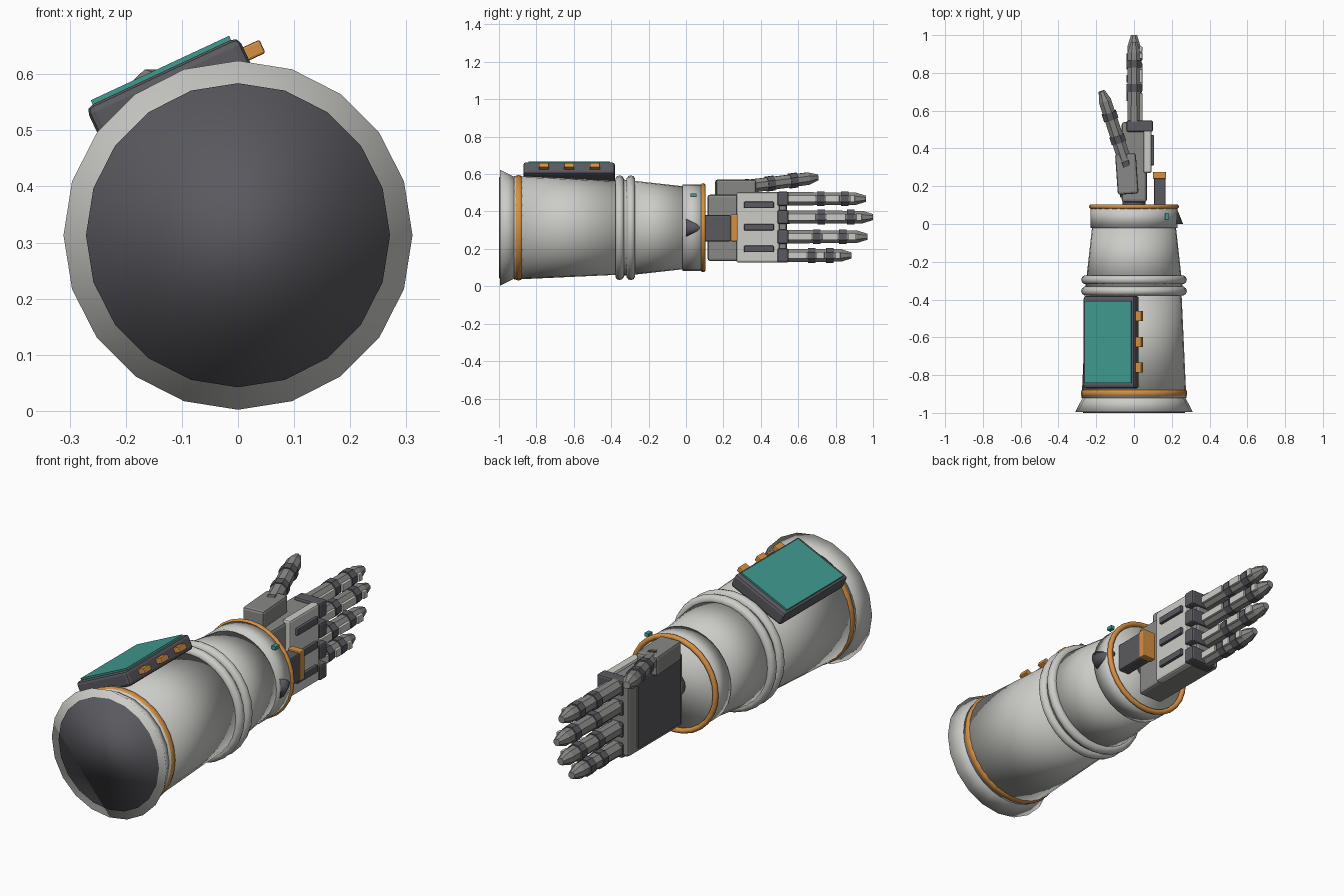
import bpy, math
from mathutils import Vector, Matrix

if "Cube" in bpy.data.objects:
    bpy.data.objects.remove(bpy.data.objects["Cube"])


def mat(name, r, g, b):
    m = bpy.data.materials.new(name)
    m.diffuse_color = (r, g, b, 1)
    m.use_nodes = True
    m.node_tree.nodes["Principled BSDF"].inputs["Base Color"].default_value = m.diffuse_color
    return m


LIGHT = mat("light_grey", 0.60, 0.60, 0.57)
MID = mat("mid_grey", 0.25, 0.25, 0.24)
DARK = mat("dark_grey", 0.10, 0.10, 0.115)
ORANGE = mat("orange", 0.68, 0.28, 0.055)
TEAL = mat("teal", 0.05, 0.33, 0.28)
CZ = 0.313  # height of the arm axis


def finish(name, m, smooth=False):
    o = bpy.context.object
    o.name = name
    o.data.materials.append(m)
    if smooth:
        bpy.ops.object.shade_smooth()
    return o


def frustum(name, p0, p1, r0, r1, m, sides=20, smooth=True, roll=0.0):
    """Capped cone section running from p0 to p1."""
    a, b = Vector(p0), Vector(p1)
    bpy.ops.mesh.primitive_cone_add(vertices=sides, radius1=r0, radius2=r1, depth=(b - a).length)
    o = finish(name, m, smooth)
    q = (b - a).to_track_quat('Z', 'Y').to_matrix().to_4x4()
    o.matrix_world = Matrix.Translation((a + b) / 2) @ q @ Matrix.Rotation(roll, 4, 'Z')
    return o


def ring(name, y, major, minor, m, stretch=1.0):
    bpy.ops.mesh.primitive_torus_add(major_radius=major, minor_radius=minor, major_segments=28,
                                     minor_segments=10, location=(0, y, CZ),
                                     rotation=(math.pi / 2, 0, 0))
    o = finish(name, m, True)
    o.scale.z = stretch
    return o


def box(name, lo, hi, m, bevel=0.0, tilt=None):
    """Box between two corners, with chamfered edges and an optional transform."""
    lo, hi = Vector(lo), Vector(hi)
    bpy.ops.mesh.primitive_cube_add(size=1)
    o = finish(name, m)
    o.data.transform(Matrix.Translation((lo + hi) / 2) @ Matrix.Diagonal((*(hi - lo), 1)))
    if bevel:
        mod = o.modifiers.new("edge", 'BEVEL')
        mod.width, mod.segments = bevel, 2
    if tilt:
        o.matrix_world = tilt
    return o


def arm(name, y0, y1, r0, r1, m, sides=32):
    return frustum(name, (0, y0, CZ), (0, y1, CZ), r0, r1, m, sides)


# Forearm shell
arm("elbow_flare", -0.995, -0.90, 0.311, 0.262, LIGHT, 20)
arm("elbow_socket", -1.0, -0.92, 0.271, 0.24, DARK, 20)
arm("forearm_shell", -0.92, -0.33, 0.277, 0.25, LIGHT)
arm("forearm_taper", -0.34, 0.0, 0.258, 0.22, LIGHT)
arm("wrist_cuff", -0.02, 0.09, 0.23, 0.23, LIGHT)
ring("elbow_band", -0.895, 0.267, 0.015, ORANGE, 1.4)
for i, y in enumerate((-0.355, -0.295)):
    ring(f"forearm_ring_{i}", y, 0.256, 0.024, LIGHT)
ring("cuff_band", 0.092, 0.225, 0.013, ORANGE)

# Wrist joint, side post and cuff details
frustum("wrist_joint", (0, 0.05, CZ), (0, 0.16, CZ), 0.06, 0.06, DARK, 16)
box("side_post", (0.105, 0.08, 0.24), (0.168, 0.24, 0.38), DARK, 0.008)
box("side_post_tip", (0.10, 0.238, 0.24), (0.17, 0.276, 0.385), ORANGE, 0.006)
frustum("cuff_nub", (0.21, 0.0, CZ), (0.21, 0.10, CZ), 0.05, 0.01, DARK, 16)
box("cuff_light", (0.165, 0.025, 0.479), (0.186, 0.055, 0.496), TEAL)

# Tilted control panel
tilt = Matrix.Translation((-0.121, -0.625, 0.572)) @ Matrix.Rotation(math.radians(-25), 4, 'Y')
box("panel_body", (-0.15, -0.245, -0.036), (0.15, 0.245, 0.035), DARK, 0.014, tilt)
box("panel_screen", (-0.136, -0.218, 0.034), (0.136, 0.218, 0.043), TEAL, 0, tilt)
for i, y in enumerate((-0.135, 0.0, 0.138)):
    box(f"panel_button_{i}", (0.145, y - 0.027, -0.012), (0.182, y + 0.027, 0.014), ORANGE, 0.004, tilt)

# Palm with back plate, vents and inner pad
box("palm", (-0.065, 0.115, 0.135), (0.068, 0.54, 0.49), MID, 0.014)
box("palm_pad", (-0.073, 0.14, 0.155), (-0.06, 0.47, 0.475), DARK, 0.003)
box("hand_back_plate", (0.05, 0.27, 0.127), (0.093, 0.50, 0.503), LIGHT, 0.01)
for i, z in enumerate((0.20, 0.316, 0.435)):
    box(f"hand_vent_{i}", (0.088, 0.31, z - 0.017), (0.107, 0.47, z + 0.017), DARK, 0.005)


def digit(name, base, direction, joints, length, r=0.039):
    """Octagonal finger: segments, dark joints, tapered tip and light back plates."""
    base, d = Vector(base), Vector(direction).normalized()
    at = lambda s: base + d * s
    roll = math.pi / 8
    stops = [0.0, *joints, length]
    last = length - 0.055
    frustum(name + "_core", at(0), at(last), r, r * 0.92, MID, 8, False, roll)
    frustum(name + "_tip", at(last), at(length), r * 0.92, r * 0.45, MID, 8, False, roll)
    for i, j in enumerate(joints):
        frustum(f"{name}_joint_{i}", at(j - 0.02), at(j + 0.02), r * 1.1, r * 1.1, DARK, 8, False, roll)
    frame = Matrix.Translation(base) @ Vector((0, 1, 0)).rotation_difference(d).to_matrix().to_4x4()
    for i in range(len(stops) - 1):
        end = stops[i + 1] - (0.06 if i == len(stops) - 2 else 0.028)
        if name != "thumb":
            box(f"{name}_plate_{i}", (r * 0.7, stops[i] + 0.028, -0.018), (r * 1.12, end, 0.018),
                LIGHT, 0.003, frame)


# Fingers: height, two joint positions and tip along the arm
fingers = {"index": (0.468, 0.72, 0.848, 0.963), "middle": (0.37, 0.722, 0.882, 1.0),
           "ring": (0.265, 0.70, 0.838, 0.97), "little": (0.165, 0.672, 0.768, 0.885)}
for n, (z, j1, j2, tip) in fingers.items():
    digit(n + "_finger", (0, 0.50, z), (0, 1, 0), (j1 - 0.50, j2 - 0.50), tip - 0.50)
    box(n + "_knuckle", (-0.04, 0.488, z - 0.038), (0.101, 0.548, z + 0.038), DARK, 0.01)

# Thumb and its mount
turn = Matrix.Translation((-0.038, 0.265, 0.53)) @ Matrix.Rotation(math.radians(4), 4, 'Z')
box("thumb_mount", (-0.055, -0.107, -0.055), (0.055, 0.107, 0.04), MID, 0.012, turn)
digit("thumb", (-0.03, 0.28, 0.527), (-0.14, 0.42, 0.055), (0.04, 0.18, 0.31), 0.45)
